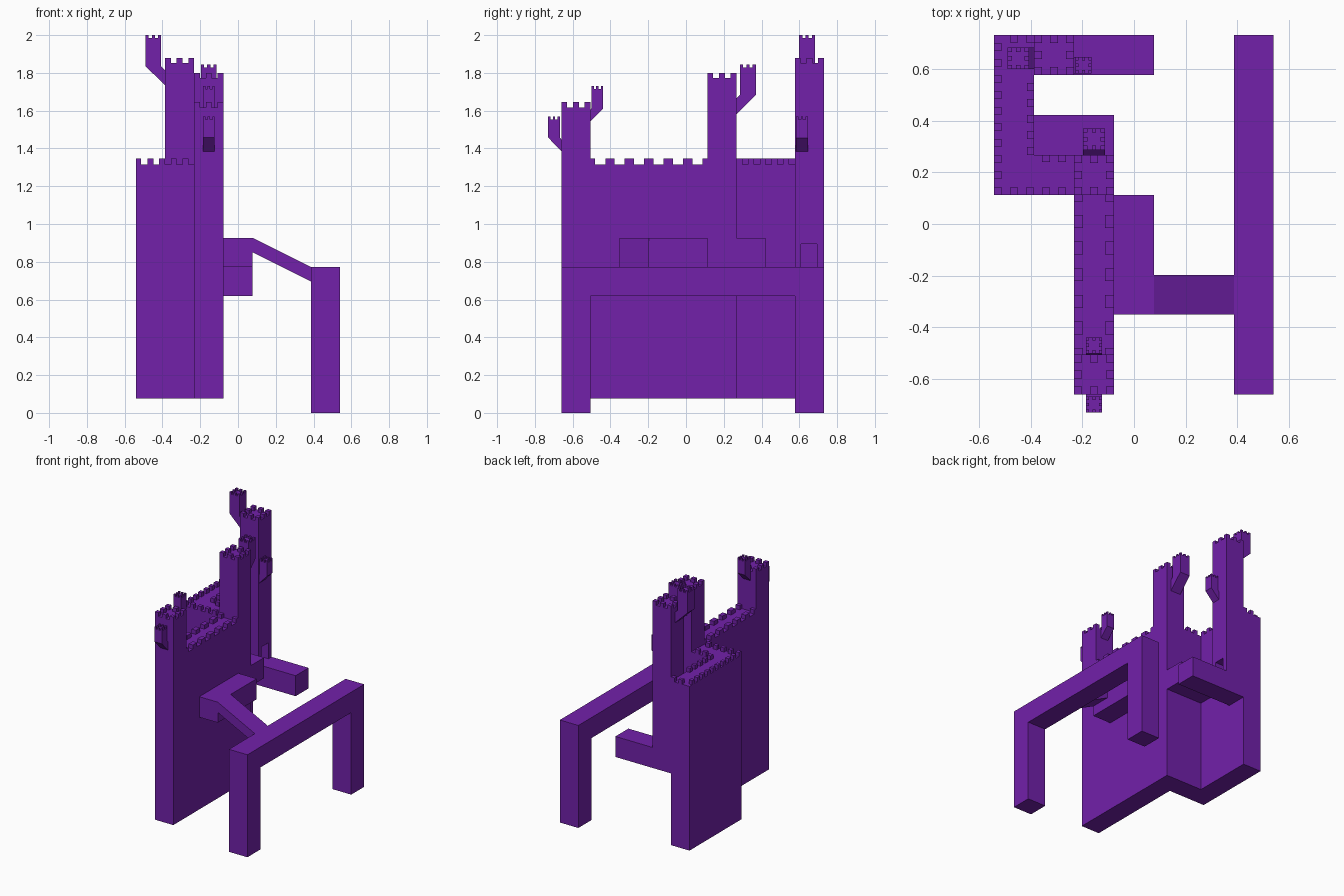
import bpy, bmesh

if "Cube" in bpy.data.objects:
    bpy.data.objects.remove(bpy.data.objects["Cube"])

U = 0.15453                                   # building module
X = [-0.541 + U * i for i in range(8)]        # grid lines in x
Y = [-0.660 + U * i for i in range(10)]       # grid lines in y
BASE, LOW, MID, HIGH = U / 2, 4 * U, 5 * U, 6 * U
DECK = 1.315                                  # wall walk height

purple = bpy.data.materials.new("purple")
purple.diffuse_color = (0.168, 0.015, 0.402, 1)
purple.use_nodes = True
purple.node_tree.nodes["Principled BSDF"].inputs["Base Color"].default_value = purple.diffuse_color


def finish(name, bm):
    bmesh.ops.recalc_face_normals(bm, faces=bm.faces)
    me = bpy.data.meshes.new(name)
    bm.to_mesh(me)
    bm.free()
    me.materials.append(purple)
    ob = bpy.data.objects.new(name, me)
    bpy.context.collection.objects.link(ob)
    return ob


def prism(bm, pts, vec):
    """Extrude a closed 3D polygon along vec."""
    f = bm.faces.new([bm.verts.new(p) for p in pts])
    r = bmesh.ops.extrude_face_region(bm, geom=[f])
    bmesh.ops.translate(bm, vec=vec, verts=[v for v in r["geom"] if isinstance(v, bmesh.types.BMVert)])


def add_box(bm, x0, x1, y0, y1, z0, z1):
    prism(bm, [(x0, y0, z0), (x1, y0, z0), (x1, y1, z0), (x0, y1, z0)], (0, 0, z1 - z0))


def box(name, *b):
    bm = bmesh.new()
    add_box(bm, *b)
    return finish(name, bm)


def ring_merlons(bm, x0, x1, y0, y1, z0, z1):
    """Every second cell around the edge of a 5 x 5 tower top."""
    cx, cy = (x1 - x0) / 5, (y1 - y0) / 5
    for i in (0, 2, 4):
        for j in (0, 2, 4):
            if (i, j) != (2, 2):
                add_box(bm, x0 + i * cx, x0 + (i + 1) * cx,
                        y0 + j * cy, y0 + (j + 1) * cy, z0, z1)


def tower(name, x0, x1, y0, y1, z0, top):
    ob = box(name, x0, x1, y0, y1, z0, top - 0.028)
    bm = bmesh.new()
    ring_merlons(bm, x0, x1, y0, y1, top - 0.028, top)
    finish(name + "_merlons", bm)
    return ob


def turret(name, px, py, dx, dy, w, gap, kink, base, inner, top):
    """Turret on a sloped bracket, leaning out from (px, py) along (dx, dy)."""
    h = 0.016
    out = gap + w
    prof = [(0, base), (out, kink), (out, top - h), (gap, top - h), (gap, kink), (0, inner)]
    ax, ay = abs(dy), abs(dx)                 # sideways axis
    bm = bmesh.new()
    prism(bm, [(px + dx * d - ax * w / 2, py + dy * d - ay * w / 2, z) for d, z in prof],
          (ax * w, ay * w, 0))
    cx, cy = px + dx * (gap + w / 2), py + dy * (gap + w / 2)
    ring_merlons(bm, cx - w / 2, cx + w / 2, cy - w / 2, cy + w / 2, top - h, top)
    finish(name, bm)


# Main wall: one stepped footprint pulled up to the wall walk
bm = bmesh.new()
foot = [(X[2], Y[0]), (X[3], Y[0]), (X[3], Y[6]), (X[1], Y[6]),
        (X[1], Y[9]), (X[0], Y[9]), (X[0], Y[5]), (X[2], Y[5])]
prism(bm, [(x, y, BASE) for x, y in foot], (0, 0, DECK - BASE))
finish("castle_wall", bm)

# Merlons of the long front wall, alike on both edges
bm = bmesh.new()
for k in range(7):
    c = Y[1] + (Y[5] - Y[1]) * k / 6
    a, b = max(c - 0.025, Y[1]), min(c + 0.025, Y[5])
    add_box(bm, X[2], X[2] + 0.035, a, b, DECK, DECK + 0.031)
    add_box(bm, X[3] - 0.035, X[3], a, b, DECK, DECK + 0.031)
finish("long_wall_merlons", bm)

# Merlons of the rear walk, outer and inner edges staggered
bm = bmesh.new()
C, D = U / 5, 0.028


def row_x(x, y0, n, start):
    for k in range(start, n, 2):
        add_box(bm, x, x + D, y0 + k * C, y0 + (k + 1) * C, DECK, DECK + 0.031)


def row_y(y, x0, n, start):
    for k in range(start, n, 2):
        add_box(bm, x0 + k * C, x0 + (k + 1) * C, y, y + D, DECK, DECK + 0.031)


row_x(X[0], Y[5], 20, 0)
row_x(X[1] - D, Y[6], 10, 0)
row_y(Y[5], X[0], 10, 2)
row_y(Y[6] - D, X[1], 5, 1)
row_y(Y[9] - D, X[0], 5, 2)
finish("rear_wall_merlons", bm)

# Towers
tower("front_tower", X[2], X[3], Y[0], Y[1], DECK, 1.645)
tower("middle_tower", X[2], X[3], Y[5], Y[6], DECK, 1.80)
rear = tower("rear_tower", X[1], X[2], Y[8], Y[9], MID, 1.88)

# Doorway cut into the rear tower
cutter = box("doorway_cutter", X[2] - 0.07, X[2] + 0.05, 0.61, 0.693, MID - 0.05, 0.893)
cutter.hide_render = True
mod = rear.modifiers.new("doorway", "BOOLEAN")
mod.operation = "DIFFERENCE"
mod.solver = "EXACT"
mod.object = cutter
bpy.context.view_layer.objects.active = rear
rear.select_set(True)
bpy.ops.object.modifier_apply(modifier=mod.name)
bpy.data.objects.remove(cutter)

# Bracket turrets
xm = (X[2] + X[3]) / 2
turret("front_turret", xm, Y[0], 0, -1, 0.062, 0.008, 1.458, 1.385, 1.448, 1.57)
turret("front_tower_back_turret", xm, Y[1], 0, 1, 0.062, 0.005, 1.612, 1.545, 1.605, 1.73)
turret("middle_turret", xm, Y[6], 0, 1, 0.084, 0.019, 1.685, 1.58, 1.665, 1.845)
turret("rear_left_turret", X[1], 0.641, -1, 0, 0.083, 0.020, 1.835, 1.735, 1.815, 2.0)
turret("rear_right_turret", X[2], 0.614, 1, 0, 0.063, 0.005, 1.456, 1.385, 1.45, 1.57)

# Ledges and arm carried by the wall
box("side_ledge", X[3], X[4], Y[2], Y[5], MID, HIGH)
box("rear_ledge", X[1], X[3], Y[6], Y[7], MID, HIGH)
box("rear_arm", X[1], X[4], Y[8], Y[9], LOW, MID)

# Sloped ramp from ledge to outer walkway
bm = bmesh.new()
prism(bm, [(X[4], Y[2], HIGH), (X[6], Y[2], MID), (X[6], Y[2], MID - U / 2), (X[4], Y[2], HIGH - U / 2)],
      (0, U, 0))
finish("ramp", bm)

# Outer walkway with a leg at each end, as one portal profile
bm = bmesh.new()
portal = [(Y[0], 0), (Y[1], 0), (Y[1], LOW), (Y[8], LOW), (Y[8], 0), (Y[9], 0), (Y[9], MID), (Y[0], MID)]
prism(bm, [(X[6], y, z) for y, z in portal], (U, 0, 0))
finish("outer_walkway", bm)
